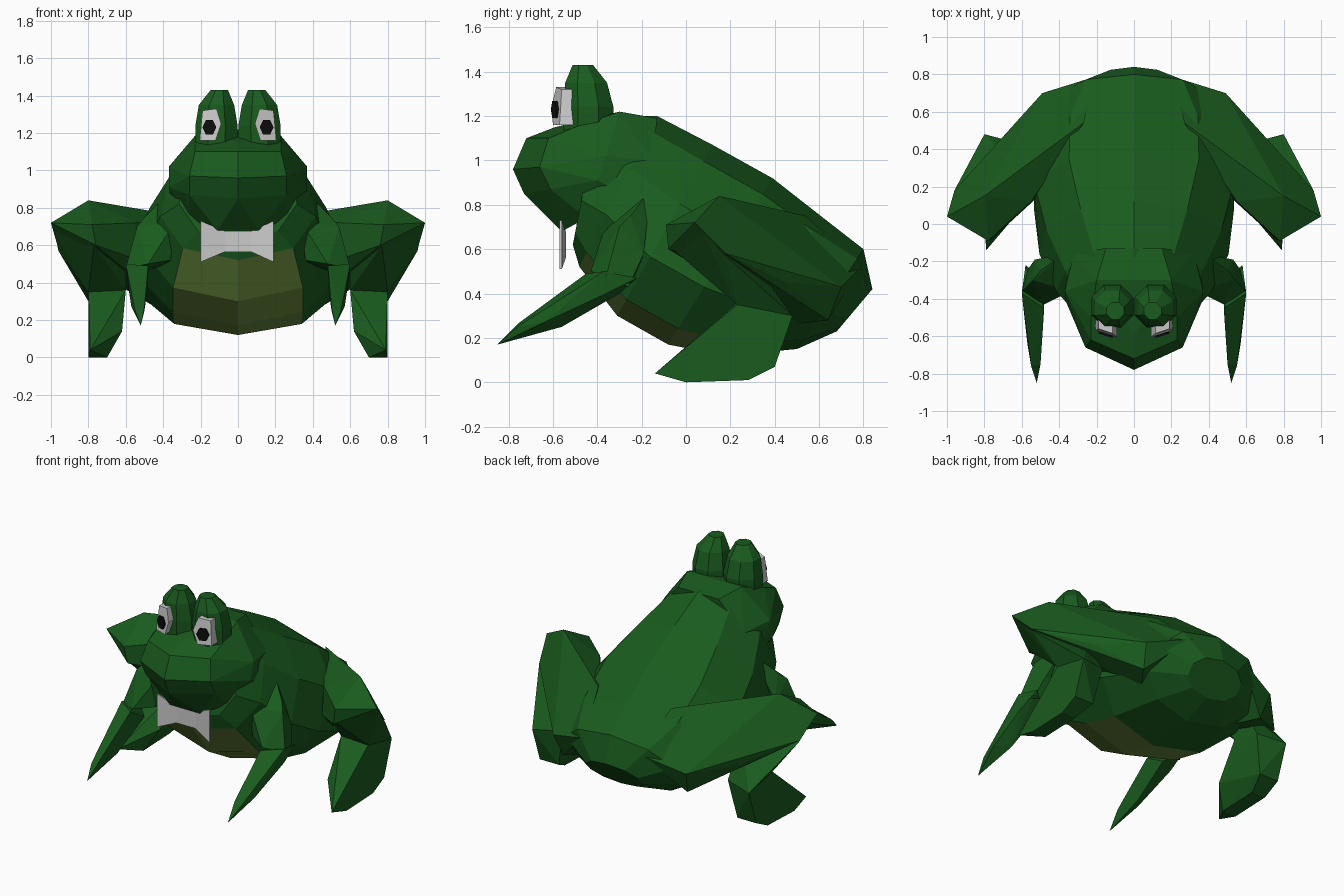
import bpy, bmesh, math
from mathutils import Vector


def material(name, rgb):
    m = bpy.data.materials.new(name)
    m.diffuse_color = (*rgb, 1)
    return m


GREEN = material("green_skin", (0.010, 0.105, 0.013))
BELLY = material("belly_skin", (0.15, 0.27, 0.05))
BLACK = material("black", (0.004, 0.004, 0.004))


def finish(name, bm, mats):
    bmesh.ops.recalc_face_normals(bm, faces=bm.faces[:])
    me = bpy.data.meshes.new(name)
    bm.to_mesh(me)
    bm.free()
    for m in mats:
        me.materials.append(m)
    ob = bpy.data.objects.new(name, me)
    bpy.context.collection.objects.link(ob)
    return ob


def mirror(ob):
    ob.modifiers.new("mirror", 'MIRROR').use_mirror_merge = False
    return ob


def hull(name, pts, mats=(GREEN,), both=False):
    """Faceted solid around a few points; both=True reflects the points first."""
    if both:
        pts = pts + [(-x, y, z) for x, y, z in pts if x > 0]
    bm = bmesh.new()
    for p in pts:
        bm.verts.new(p)
    r = bmesh.ops.convex_hull(bm, input=bm.verts[:])
    junk = {v for v in r["geom_interior"] + r["geom_unused"]
            if isinstance(v, bmesh.types.BMVert)}
    bmesh.ops.delete(bm, geom=list(junk), context='VERTS')
    bmesh.ops.dissolve_limit(bm, angle_limit=math.radians(4),
                             verts=bm.verts[:], edges=bm.edges[:])
    return finish(name, bm, mats)


def loft(name, rings, mats=(GREEN,), light=lambda i, j: False):
    """Skin a list of equal-sized point rings and cap both ends."""
    bm = bmesh.new()
    rows = [[bm.verts.new(p) for p in r] for r in rings]
    n = len(rows[0])
    for i in range(len(rows) - 1):
        for j in range(n):
            k = (j + 1) % n
            f = bm.faces.new((rows[i][j], rows[i][k], rows[i + 1][k], rows[i + 1][j]))
            f.material_index = int(light(i, j))
    bm.faces.new(rows[0])
    bm.faces.new(rows[-1])
    return finish(name, bm, mats)


# Body: tilted ten-sided sections (top y,z / bottom y,z / half width / pear taper)
def section(ty, tz, by, bz, w, pear, n=10):
    top, bot = Vector((0, ty, tz)), Vector((0, by, bz))
    mid, half = (top + bot) / 2, (top - bot) / 2
    ring = []
    for j in range(n):
        a = 2 * math.pi * j / n
        s = math.copysign(abs(math.sin(a)) ** 0.9, math.sin(a))
        ring.append(mid + half * math.cos(a)
                    + Vector((w * s * (1 - pear * math.cos(a)), 0, 0)))
    return ring


sections = [(-0.40, 1.20, -0.51, 0.62, 0.32, 0.1), (-0.13, 1.20, -0.48, 0.52, 0.41, 0.2),
            (0.12, 1.07, -0.31, 0.30, 0.51, 0.12), (0.39, 0.92, -0.08, 0.17, 0.56, 0),
            (0.62, 0.74, 0.18, 0.12, 0.55, 0), (0.80, 0.60, 0.50, 0.15, 0.42, 0),
            (0.84, 0.42, 0.68, 0.23, 0.20, 0)]
loft("body", [section(*s) for s in sections], (GREEN, BELLY),
     lambda i, j: i in (1, 2, 3) and j in (4, 5))

# Head with wide mouth
hull("head", [(0, -0.72, 1.10), (0.23, -0.62, 1.10), (0, -0.59, 1.15), (0.23, -0.5, 1.15),
              (0.20, -0.30, 1.22), (0.37, -0.36, 1.02), (0, -0.78, 0.96), (0.26, -0.66, 0.97),
              (0, -0.73, 0.85), (0.26, -0.61, 0.87), (0.37, -0.40, 0.91), (0.11, -0.56, 0.68),
              (0.26, -0.45, 0.74), (0.36, -0.28, 0.85), (0.15, -0.13, 1.19),
              (0.32, -0.15, 1.00)], both=True)

# Eye bumps, eye plates and pupils
bump = [(1.10, 0.115, -0.44, 0.12), (1.24, 0.115, -0.44, 0.122),
        (1.35, 0.115, -0.45, 0.102), (1.43, 0.10, -0.465, 0.05)]
mirror(loft("eye_bump", [[(x + r * math.cos(t * math.pi / 4 + 0.39),
                           y + r * math.sin(t * math.pi / 4 + 0.39), z)
                          for t in range(8)] for z, x, y, r in bump]))
plate = [(0.09, -0.605, 1.25), (0.115, -0.585, 1.33), (0.19, -0.56, 1.32),
         (0.205, -0.57, 1.16), (0.12, -0.60, 1.16)]
mirror(hull("eye_plate", plate + [(x, y + 0.06, z) for x, y, z in plate], ()))
pupil = [(0.153 + 0.037 * math.cos(t * math.pi / 3),
          -0.585 + 0.012 * math.cos(t * math.pi / 3),
          1.23 + 0.045 * math.sin(t * math.pi / 3)) for t in range(6)]
mirror(hull("pupil", pupil + [(x, y - 0.012, z) for x, y, z in pupil], (BLACK,)))

# Bow tie: two flared wings and a knot
bow = [(-0.2, -0.57, 0.73, 0.51), (-0.07, -0.55, 0.675, 0.565),
       (0.07, -0.55, 0.675, 0.565), (0.19, -0.57, 0.73, 0.51)]
loft("bow_tie", [[(x, y, a), (x, y, b), (x, y + 0.01, b), (x, y + 0.01, a)]
                 for x, y, a, b in bow], ())

# Front legs
mirror(hull("front_upper_leg", [(0.38, -0.16, 0.87), (0.50, -0.25, 0.75), (0.53, -0.19, 0.58),
                                (0.60, -0.36, 0.48), (0.48, -0.43, 0.50), (0.58, -0.26, 0.43),
                                (0.34, -0.36, 0.72), (0.36, -0.36, 0.52), (0.38, -0.22, 0.50),
                                (0.54, -0.30, 0.70)]))
mirror(hull("front_lower_leg", [(0.60, -0.37, 0.50), (0.48, -0.45, 0.49), (0.58, -0.22, 0.47),
                                (0.48, -0.30, 0.40), (0.59, -0.36, 0.40), (0.50, -0.56, 0.25),
                                (0.57, -0.64, 0.27), (0.50, -0.75, 0.27), (0.55, -0.76, 0.25),
                                (0.52, -0.85, 0.17)]))

# Hind legs
mirror(hull("thigh", [(1.0, 0.04, 0.72), (0.80, 0.15, 0.84), (0.78, -0.09, 0.71),
                      (0.76, -0.08, 0.60), (0.96, 0.18, 0.58), (0.55, 0.12, 0.72),
                      (0.53, 0.13, 0.52), (0.49, 0.70, 0.43), (0.20, 0.79, 0.52),
                      (0.27, 0.54, 0.75), (0.46, 0.64, 0.28), (0.35, 0.48, 0.26),
                      (0.70, 0.45, 0.45)]))
ankle = [(0.80, 0.48, 0.30), (0.61, 0.43, 0.32), (0.80, 0.23, 0.35), (0.60, 0.23, 0.36)]
mirror(hull("shin", ankle + [(0.98, 0.08, 0.67), (0.77, -0.06, 0.60), (0.60, 0.10, 0.55),
                             (0.96, 0.18, 0.57), (0.62, 0.30, 0.55)]))
mirror(hull("hind_foot", ankle + [(0.80, 0.40, 0.07), (0.66, 0.40, 0.07), (0.80, 0.28, 0.01),
                                  (0.70, 0.28, 0.01), (0.80, 0.0, 0.0), (0.70, 0.0, 0.0),
                                  (0.79, -0.14, 0.04), (0.80, 0.04, 0.15), (0.62, 0.06, 0.14)]))
